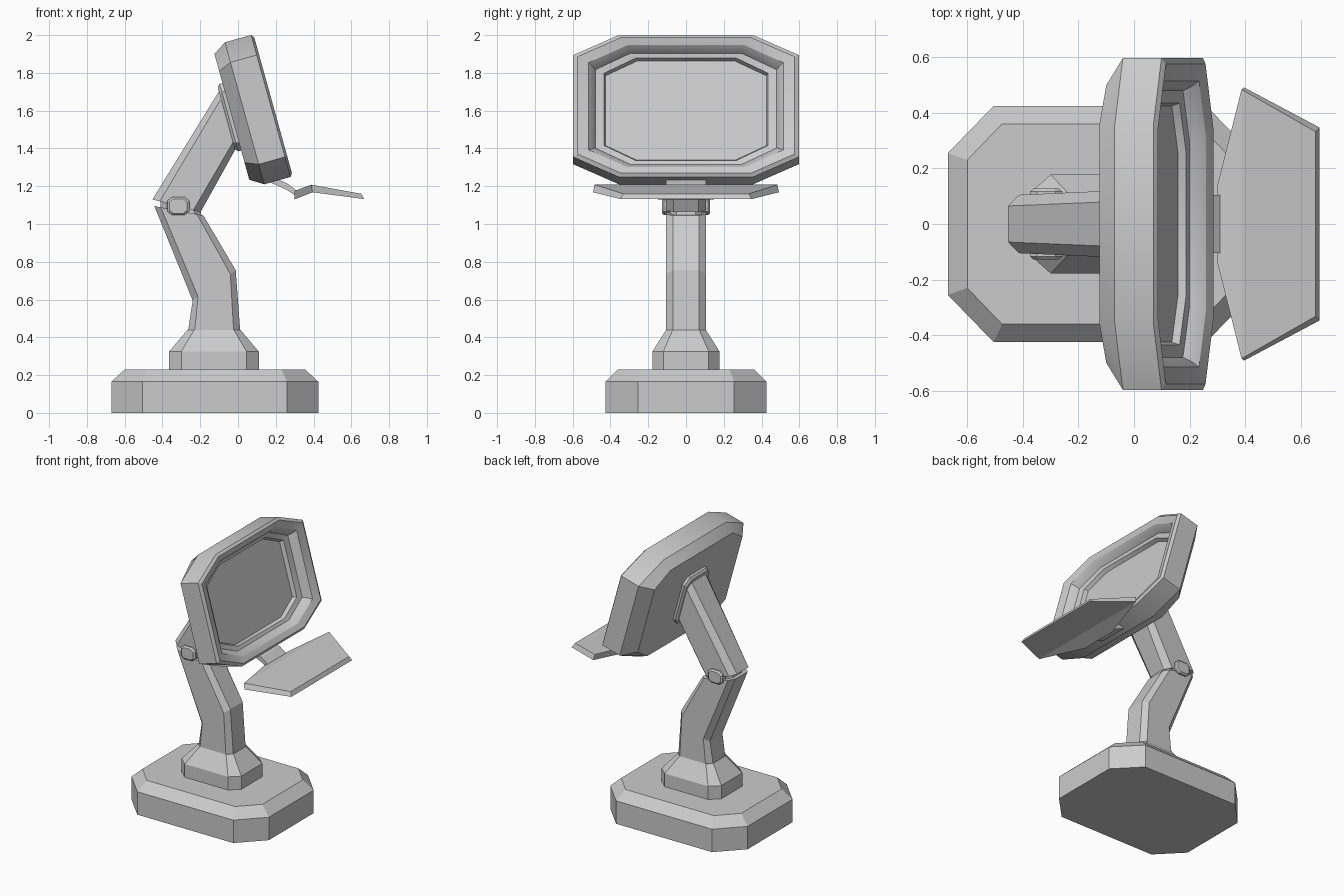
import bpy, bmesh, math
from mathutils import Vector

if "Cube" in bpy.data.objects:
    bpy.data.objects.remove(bpy.data.objects["Cube"])


def loft(name, rings):
    """Skin a stack of equal-length point rings and cap both ends."""
    bm = bmesh.new()
    vs = [[bm.verts.new(p) for p in r] for r in rings]
    n = len(vs[0])
    for a, b in zip(vs, vs[1:]):
        for i in range(n):
            bm.faces.new((a[i], a[(i + 1) % n], b[(i + 1) % n], b[i]))
    bm.faces.new(vs[0][::-1])
    bm.faces.new(vs[-1])
    bmesh.ops.recalc_face_normals(bm, faces=bm.faces)
    mesh = bpy.data.meshes.new(name)
    bm.to_mesh(mesh)
    bm.free()
    ob = bpy.data.objects.new(name, mesh)
    bpy.context.collection.objects.link(ob)
    return ob


def octagon(w, h, cw, ch):
    """Rectangle of half sizes w, h with corners cut by cw, ch."""
    q = [(w, h - ch), (w - cw, h)]
    return (q + [(-x, y) for x, y in q[::-1]]
            + [(-x, -y) for x, y in q] + [(x, -y) for x, y in q[::-1]])


def flat_ring(x0, x1, hy, cx, cy, z):
    m, w = (x0 + x1) / 2, (x1 - x0) / 2
    return [(m + x, y, z) for x, y in octagon(w, hy, cx, cy)]


def arm_ring(back, front, hy, c=0.035):
    """Chamfered section spanning from a back to a front (x, z) point."""
    b, f = Vector(back), Vector(front)
    m, half = (b + f) / 2, (f - b) / 2
    L = half.length
    out = []
    for u, y in octagon(L, hy, c, c):
        p = m + half * (u / L)
        out.append((p.x, y, p.y))
    return out


# Tilted frame of the screen housing
T = math.radians(15.5)
CX, CZ = 0.085, 1.60


def head_ring(w, h, cw, ch, d, mid=0.0):
    return [(CX + d * math.cos(T) - (v + mid) * math.sin(T), y,
             CZ + d * math.sin(T) + (v + mid) * math.cos(T))
            for y, v in octagon(w, h, cw, ch)]


# Base and pedestal
loft("base", [flat_ring(-0.67, 0.425, 0.425, 0.165, 0.17, 0),
              flat_ring(-0.67, 0.425, 0.425, 0.165, 0.17, 0.165),
              flat_ring(-0.60, 0.355, 0.36, 0.125, 0.13, 0.23)])
loft("pedestal", [flat_ring(-0.365, 0.11, 0.178, 0.065, 0.058, 0.22),
                  flat_ring(-0.365, 0.11, 0.178, 0.065, 0.058, 0.325),
                  flat_ring(-0.267, 0.013, 0.105, 0.035, 0.035, 0.44)])

# Bent lower arm, joint and upper arm
loft("lower_arm", [arm_ring((-0.265, 0.43), (0.012, 0.43), 0.105),
                   arm_ring((-0.24, 0.595), (-0.012, 0.755), 0.105),
                   arm_ring((-0.443, 1.095), (-0.183, 1.045), 0.105)])
loft("joint_core", [arm_ring((-0.41, 1.06), (-0.19, 1.02), 0.085),
                    arm_ring((-0.41, 1.14), (-0.20, 1.09), 0.085)])
loft("upper_arm", [arm_ring((-0.453, 1.13), (-0.198, 1.063), 0.105, 0.04),
                   arm_ring((-0.09, 1.72), (0.0, 1.42), 0.12, 0.04)])


def pin_ring(y, k):
    return [(-0.316 + x, y, 1.095 + z) for x, z in
            octagon(0.058 * k, 0.048 * k, 0.025 * k, 0.02 * k)]


loft("joint_pin", [pin_ring(-0.127, 0.8), pin_ring(-0.117, 1),
                   pin_ring(0.117, 1), pin_ring(0.127, 0.8)])

# Mounting plate on the back of the screen
loft("mount_plate", [head_ring(0.14, 0.185, 0.045, 0.045, -0.11),
                     head_ring(0.14, 0.185, 0.045, 0.045, -0.138),
                     head_ring(0.125, 0.17, 0.04, 0.04, -0.152)])

# Screen housing: back, shell, rim, rounded bowl and recessed screen
head = loft("screen_housing", [
    head_ring(0.50, 0.346, 0.145, 0.095, -0.122),
    head_ring(0.597, 0.39, 0.242, 0.11, -0.052),
    head_ring(0.597, 0.39, 0.242, 0.11, 0.092),
    head_ring(0.575, 0.372, 0.23, 0.105, 0.105),
    head_ring(0.515, 0.335, 0.205, 0.095, 0.088),
    head_ring(0.495, 0.318, 0.195, 0.092, 0.065),
    head_ring(0.48, 0.305, 0.185, 0.09, 0.035),
    head_ring(0.435, 0.282, 0.17, 0.084, 0.027),
    head_ring(0.425, 0.272, 0.165, 0.08, 0.0)])
bpy.ops.object.select_all(action='DESELECT')
bpy.context.view_layer.objects.active = head
head.select_set(True)
bpy.ops.object.shade_smooth_by_angle(angle=math.radians(26))


# Neck strip and bent keyboard tray
def strip_ring(x, hy, top, bottom, inset=0.0):
    return [(x, -hy, bottom), (x, hy, bottom),
            (x - inset, hy - inset, top), (x - inset, -(hy - inset), top)]


loft("tray_neck", [strip_ring(0.16, 0.105, 1.26, 1.225),
                   strip_ring(0.26, 0.105, 1.215, 1.18),
                   strip_ring(0.32, 0.105, 1.17, 1.14)])
loft("keyboard_tray", [strip_ring(0.30, 0.14, 1.175, 1.13),
                       strip_ring(0.395, 0.492, 1.208, 1.168, 0.008),
                       strip_ring(0.668, 0.347, 1.16, 1.132, 0.015)])
